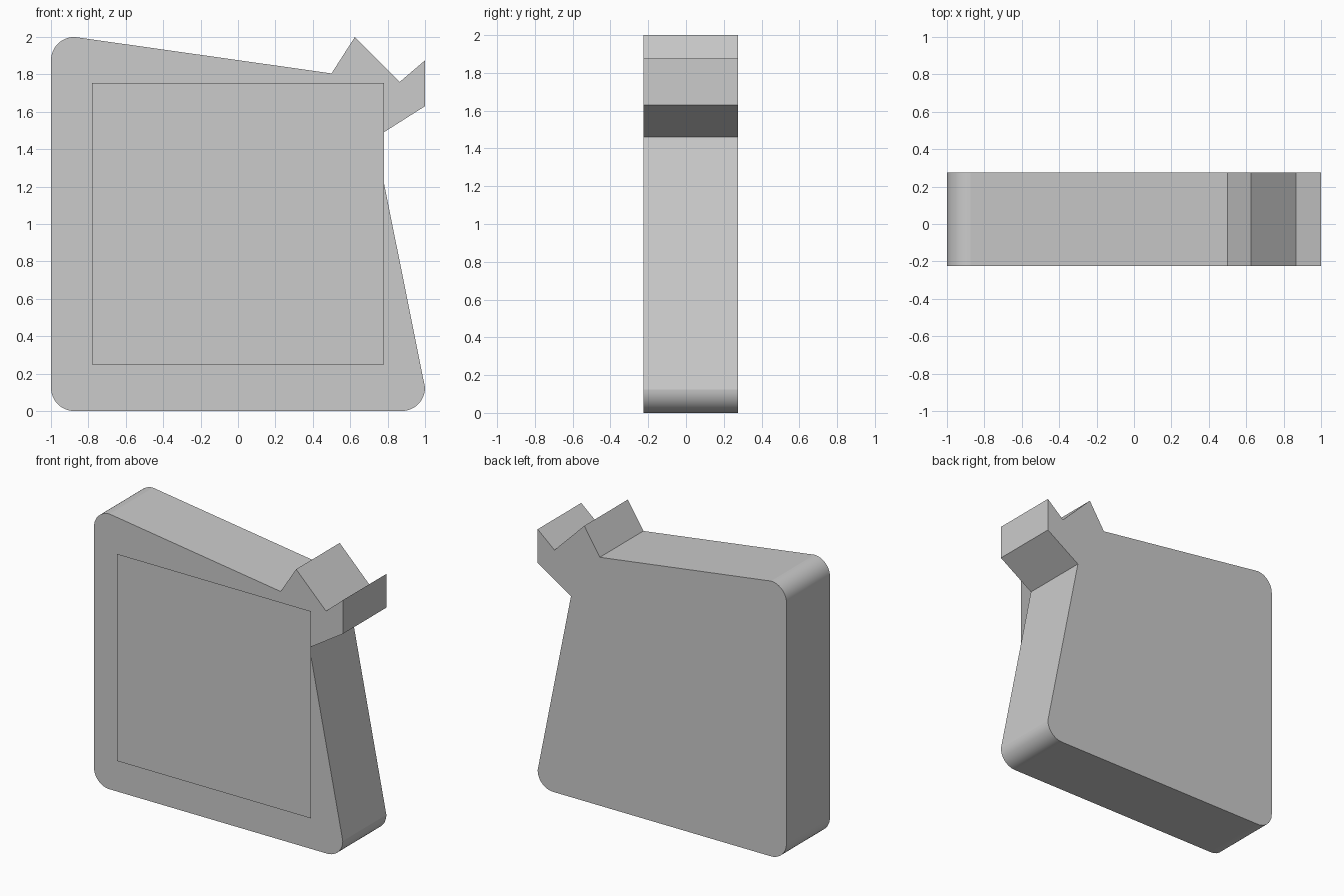
import bpy
import bmesh
from math import radians, sin, cos

if "Cube" in bpy.data.objects:
    bpy.data.objects.remove(bpy.data.objects["Cube"])

FRONT, BACK, FLOAT = -0.225, 0.275, -0.275
R = 0.125


def arc(cx, cz, start, end, steps=12):
    """Points of a rounded corner in the xz plane."""
    angles = [radians(start + (end - start) * i / steps) for i in range(steps + 1)]
    return [(cx + R * cos(a), cz + R * sin(a)) for a in angles]


def sheet(name, points, y, depth=0.0):
    """Flat outline facing the front, extruded backwards when depth is given."""
    bm = bmesh.new()
    face = bm.faces.new([bm.verts.new((x, y, z)) for x, z in points])
    if depth:
        new = bmesh.ops.extrude_face_region(bm, geom=[face], use_keep_orig=True)["geom"]
        moved = [g for g in new if isinstance(g, bmesh.types.BMVert)]
        bmesh.ops.translate(bm, verts=moved, vec=(0, depth, 0))
        bmesh.ops.recalc_face_normals(bm, faces=bm.faces)
    mesh = bpy.data.meshes.new(name)
    bm.to_mesh(mesh)
    bm.free()
    obj = bpy.data.objects.new(name, mesh)
    bpy.context.collection.objects.link(obj)
    return obj


# Slab with three rounded corners and a jagged, notched top right corner
outline = arc(-1 + R, R, 180, 270) + arc(1 - R, R, 270, 360)
outline += [(0.732, 1.46), (1, 1.63), (1, 1.875), (0.865, 1.76), (0.625, 2), (0.5, 1.805)]
outline += arc(-1 + R, 2 - R, 90, 180)
body = sheet("slab_body", outline, FRONT, BACK - FRONT)
bpy.context.view_layer.objects.active = body
body.select_set(True)
bpy.ops.object.shade_smooth_by_angle(angle=radians(9))

# Thin square panel floating just in front of the slab
sheet("front_panel", [(-0.78, 0.25), (0.78, 0.25), (0.78, 1.755), (-0.78, 1.755)], FLOAT)
